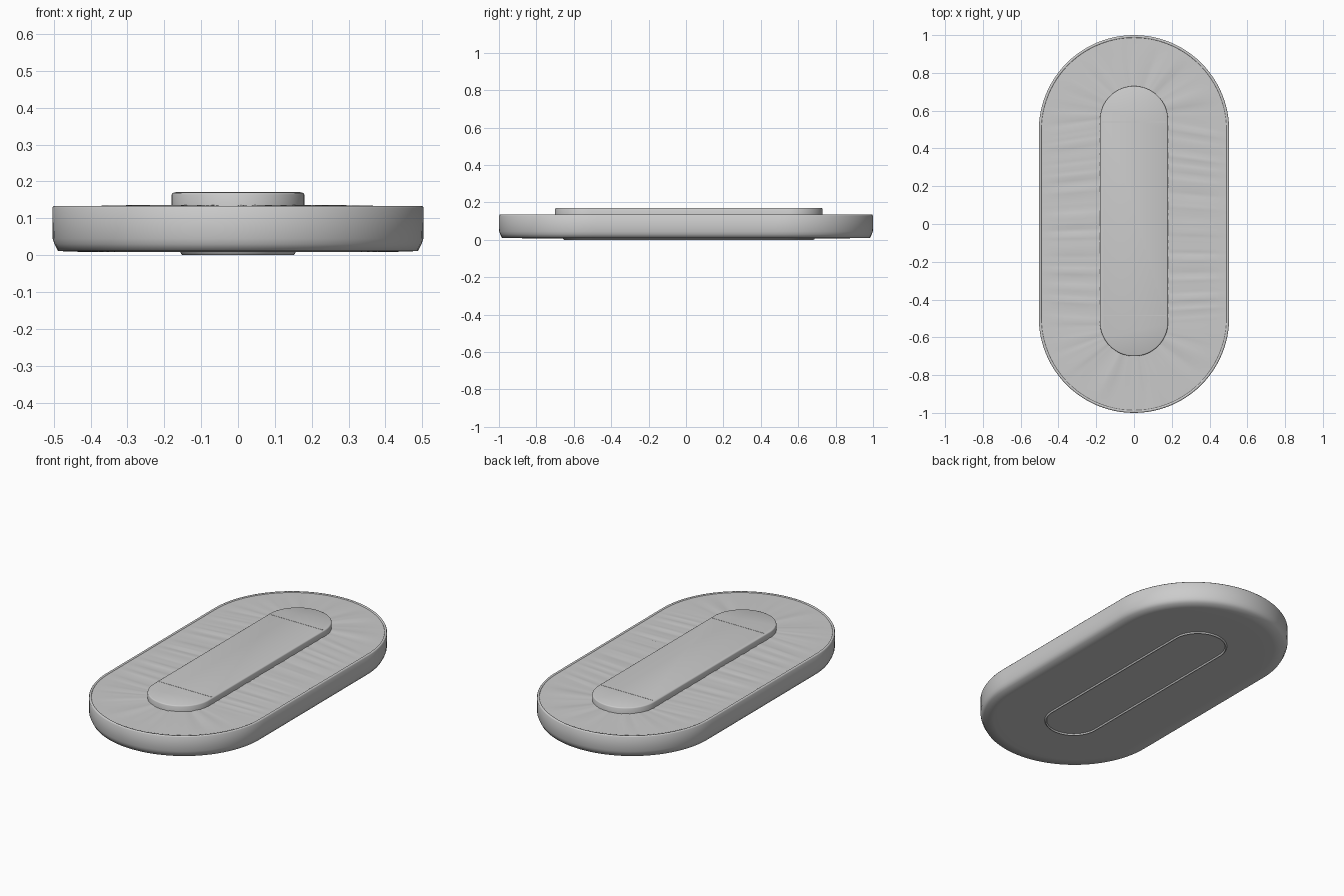
import bpy, math, random

random.seed(4)
if "Cube" in bpy.data.objects:
    bpy.data.objects.remove(bpy.data.objects["Cube"], do_unlink=True)

grey = bpy.data.materials.new("light grey")
grey.use_nodes = True
grey.diffuse_color = (0.6, 0.6, 0.6, 1)
grey.node_tree.nodes["Principled BSDF"].inputs["Base Color"].default_value = (0.6, 0.6, 0.6, 1)


def stadium(half_width, half_length, cy=0.0, arc=48, side=60):
    """Closed outline: two half circles joined by divided straight sides."""
    straight = half_length - half_width
    pts = []
    for sign in (1, -1):
        for i in range(arc):
            a = math.pi * i / arc
            pts.append((sign * half_width * math.cos(a),
                        cy + sign * (straight + half_width * math.sin(a))))
        for i in range(side):
            t = 1 - 2 * i / side
            pts.append((-sign * half_width, cy + sign * straight * t))
    return pts


def loft(name, rings, angle, cap_start=False, cap_end=False, closed=False):
    """Bridge rings of 3D points into one surface, bottom outward to top."""
    n = len(rings[0])
    verts = [p for ring in rings for p in ring]
    faces = []
    count = len(rings)
    for r in range(count if closed else count - 1):
        a, b = r * n, ((r + 1) % count) * n
        for i in range(n):
            j = (i + 1) % n
            faces.append((a + i, a + j, b + j, b + i))
    if cap_start:
        faces.append(tuple(reversed(range(n))))
    if cap_end:
        faces.append(tuple(range((count - 1) * n, count * n)))
    mesh = bpy.data.meshes.new(name)
    mesh.from_pydata(verts, [], faces)
    mesh.materials.append(grey)
    obj = bpy.data.objects.new(name, mesh)
    bpy.context.collection.objects.link(obj)
    bpy.ops.object.select_all(action="DESELECT")
    obj.select_set(True)
    bpy.context.view_layer.objects.active = obj
    bpy.ops.object.shade_smooth_by_angle(angle=math.radians(angle))
    return obj


def level(half_width, half_length, z, cy=0.0):
    return [(x, y, z) for x, y in stadium(half_width, half_length, cy)]


# Outer tray: flat base, tapered foot, upright wall and thin rim
profile = [(0.36, 0.008), (0.43, 0.009), (0.488, 0.011), (0.498, 0.03), (0.503, 0.045),
           (0.504, 0.128), (0.500, 0.134), (0.492, 0.134), (0.490, 0.129)]
loft("tray", [level(w, w + 0.496, z) for w, z in profile], 70, cap_start=True)

# Pleated panel: rises gently toward the central plate
CY = 0.015
outer, inner = stadium(0.491, 0.987), stadium(0.17, 0.705, CY)
steps = 10
pleats = [random.uniform(-1, 1) for _ in outer]
rings = []
for s in range(steps + 1):
    t = s / steps
    depth = 0.0025 * math.sin(math.pi * min(t * 0.9, 0.75))
    rings.append([(a[0] + (b[0] - a[0]) * t, a[1] + (b[1] - a[1]) * t,
                   0.130 + 0.005 * t + depth * p)
                  for a, b, p in zip(outer, inner, pleats)])
loft("pleated_panel", rings, 60)

# Central raised plate with a softened top edge
plate = [(0.18, 0.12), (0.18, 0.164), (0.178, 0.168), (0.174, 0.17)]
loft("centre_plate", [level(w, w + 0.535, z, CY) for w, z in plate], 50, cap_end=True)

# Cross seams on the plate
for name, y in (("front_seam", -0.485), ("back_seam", 0.54)):
    bpy.ops.mesh.primitive_cube_add(size=1, location=(0, y, 0.17))
    seam = bpy.context.object
    seam.name = name
    seam.scale = (0.34, 0.006, 0.002)
    seam.data.materials.append(grey)

# Raised outline under the base
rib = [(0.143, 0.012), (0.147, 0.003), (0.150, 0), (0.154, 0.003), (0.158, 0.012)]
loft("base_rib", [level(w, w + 0.517, z, CY) for w, z in rib], 60)
